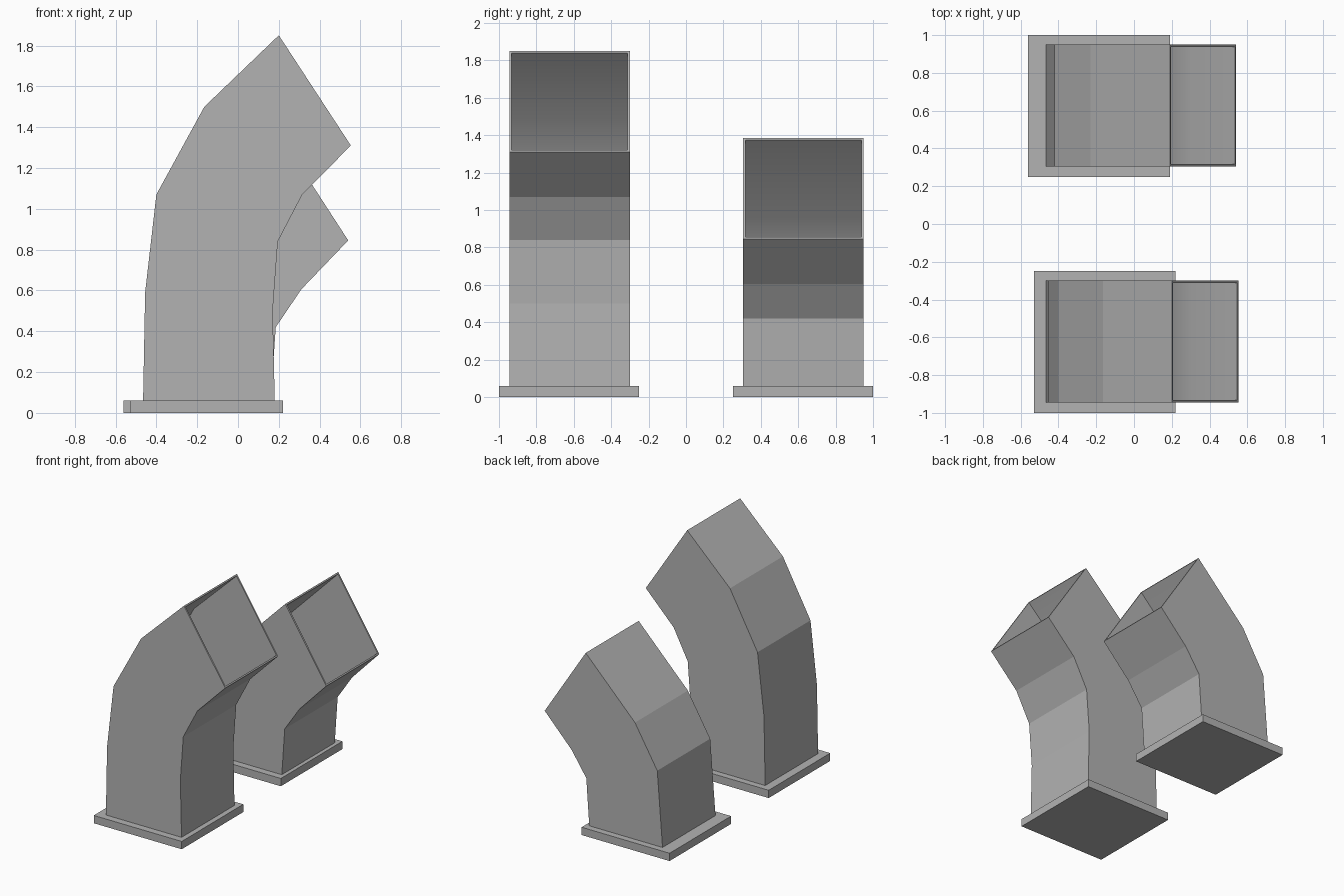
import bpy, bmesh
from mathutils import Vector

cube = bpy.data.objects.get("Cube")
if cube:
    bpy.data.objects.remove(cube, do_unlink=True)

WALL = 0.012
PLATE_H = 0.06


def make_material(name, rgb):
    mat = bpy.data.materials.new(name)
    mat.use_nodes = True
    mat.diffuse_color = (*rgb, 1)
    mat.node_tree.nodes["Principled BSDF"].inputs["Base Color"].default_value = (*rgb, 1)
    return mat


grey = make_material("plain grey", (0.45, 0.45, 0.45))


def finish(name, bm):
    bmesh.ops.recalc_face_normals(bm, faces=bm.faces)
    mesh = bpy.data.meshes.new(name)
    bm.to_mesh(mesh)
    bm.free()
    mesh.materials.append(grey)
    obj = bpy.data.objects.new(name, mesh)
    bpy.context.collection.objects.link(obj)


def plate(name, x0, x1, y0, y1):
    bm = bmesh.new()
    bmesh.ops.create_cube(bm, size=1)
    bmesh.ops.scale(bm, vec=(x1 - x0, y1 - y0, PLATE_H), verts=bm.verts)
    bmesh.ops.translate(bm, vec=((x0 + x1) / 2, (y0 + y1) / 2, PLATE_H / 2), verts=bm.verts)
    finish(name, bm)


def duct(name, sections, y0, y1):
    """Hollow square duct; each section is (inner bend point, outer bend point) in x, z."""
    bm = bmesh.new()

    def ring(a, b, inset):
        a, b = Vector(a), Vector(b)
        step = (b - a).normalized() * inset
        a, b = a + step, b - step
        lo, hi = y0 + inset, y1 - inset
        return [bm.verts.new((p.x, y, p.y)) for p, y in ((a, lo), (a, hi), (b, hi), (b, lo))]

    def skin(r, s, smooth=False):
        for i in range(4):
            j = (i + 1) % 4
            bm.faces.new((r[i], r[j], s[j], s[i])).smooth = smooth

    outside = [ring(a, b, 0) for a, b in sections]
    inside = [ring(a, b, WALL) for a, b in sections]
    for k in range(len(sections) - 1):
        skin(outside[k], outside[k + 1])
        skin(inside[k], inside[k + 1], smooth=True)
    # rims joining the two skins at the foot and at the mouth
    for k in (0, -1):
        skin(outside[k], inside[k])
    # the lining bends softly but keeps crisp corners
    for r, s in zip(inside, inside[1:]):
        for v, w in zip(r, s):
            bm.edges.get((v, w)).smooth = False
    finish(name, bm)


# tall vent at the front
plate("tall_vent_base", -0.53, 0.22, -1.0, -0.25)
duct("tall_vent_duct", [
    ((0.18, 0.06), (-0.465, 0.06)),
    ((0.17, 0.50), (-0.455, 0.59)),
    ((0.195, 0.84), (-0.40, 1.07)),
    ((0.315, 1.07), (-0.165, 1.50)),
    ((0.553, 1.31), (0.20, 1.85)),
], -0.945, -0.30)

# short vent at the back
plate("short_vent_base", -0.56, 0.19, 0.25, 1.0)
duct("short_vent_duct", [
    ((0.16, 0.06), (-0.465, 0.06)),
    ((0.185, 0.42), (-0.42, 0.64)),
    ((0.31, 0.605), (-0.23, 0.96)),
    ((0.54, 0.845), (0.19, 1.385)),
], 0.305, 0.95)
